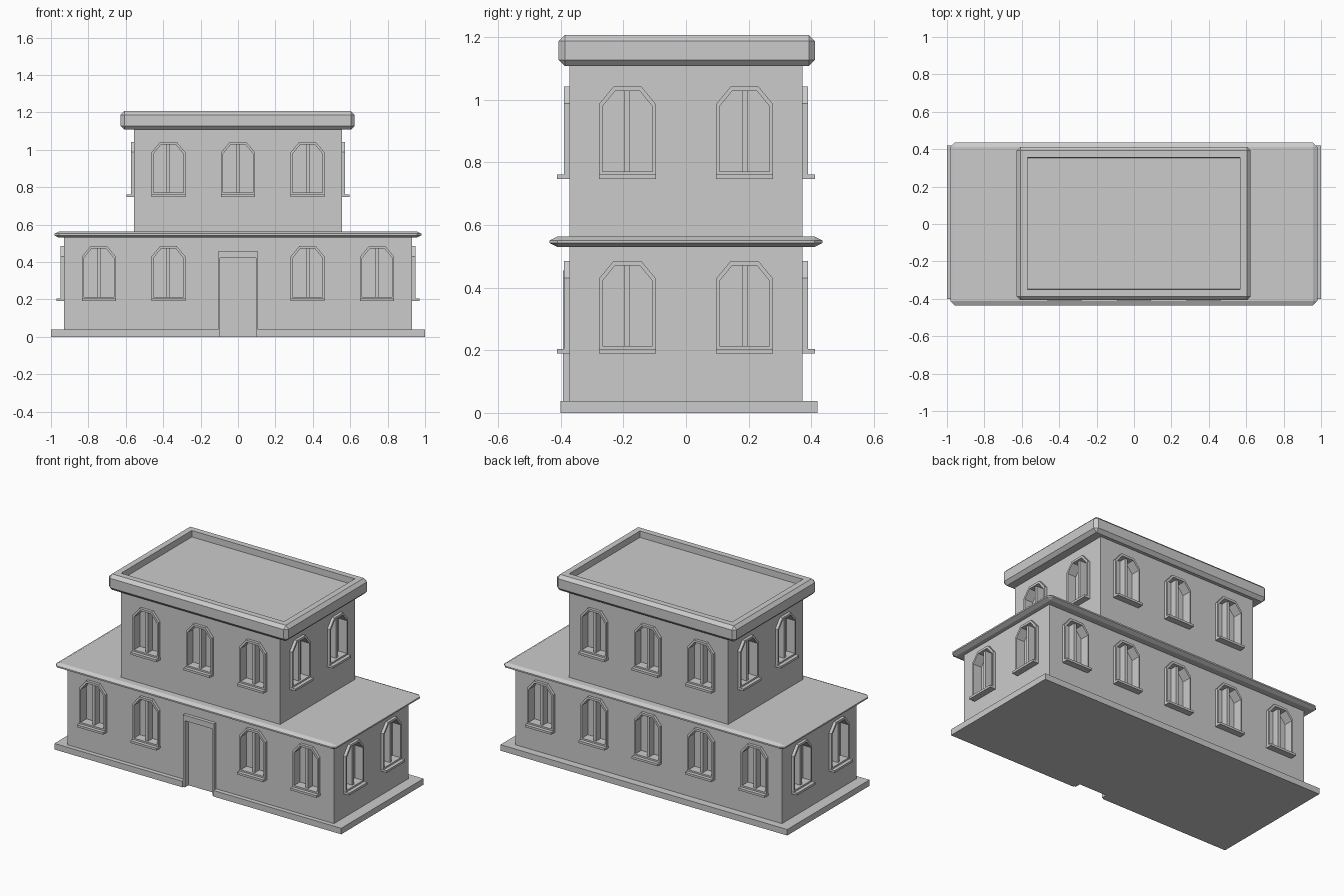
import bpy, bmesh, math
from mathutils import Matrix, Vector

if "Cube" in bpy.data.objects:
    bpy.data.objects.remove(bpy.data.objects["Cube"])


def finish(name, bm):
    bmesh.ops.recalc_face_normals(bm, faces=bm.faces[:])
    me = bpy.data.meshes.new(name)
    bm.to_mesh(me)
    bm.free()
    ob = bpy.data.objects.new(name, me)
    bpy.context.collection.objects.link(ob)
    return ob


def add_box(bm, x0, x1, y0, y1, z0, z1, m=Matrix()):
    t = Matrix.Translation(((x0 + x1) / 2, (y0 + y1) / 2, (z0 + z1) / 2))
    s = Matrix.Diagonal((x1 - x0, y1 - y0, z1 - z0, 1))
    bmesh.ops.create_cube(bm, size=1, matrix=m @ t @ s)


def add_prism(bm, outline, y0, y1, m=Matrix()):
    # solid from an (x, z) outline swept between two depths
    f = [bm.verts.new(m @ Vector((x, y0, z))) for x, z in outline]
    b = [bm.verts.new(m @ Vector((x, y1, z))) for x, z in outline]
    bm.faces.new(f)
    bm.faces.new(b[::-1])
    for i in range(len(f)):
        j = (i + 1) % len(f)
        bm.faces.new((f[i], b[i], b[j], f[j]))


def add_ring(bm, outer, inner, y0, y1, m=Matrix()):
    # closed frame between two matching outlines
    loops = [[bm.verts.new(m @ Vector((x, y, z))) for x, z in o]
             for o, y in ((outer, y0), (outer, y1), (inner, y1), (inner, y0))]
    for k in range(4):
        a, b = loops[k], loops[(k + 1) % 4]
        for i in range(len(a)):
            j = (i + 1) % len(a)
            bm.faces.new((a[i], a[j], b[j], b[i]))


def arch(w, z0, z1, cx, cz):
    # rectangular opening with two clipped top corners
    return [(-w, z0), (w, z0), (w, z1 - cz), (w - cx, z1), (cx - w, z1), (-w, z1 - cz)]


def bevelled_slab(name, x0, x1, y0, y1, z0, z1, bevel, zscale=1.0, rim=None):
    bm = bmesh.new()
    h = (z1 - z0) / zscale
    add_box(bm, x0, x1, y0, y1, 0, h)
    bmesh.ops.bevel(bm, geom=bm.edges[:], offset=bevel, segments=1,
                    profile=0.5, affect='EDGES')
    bmesh.ops.scale(bm, vec=(1, 1, zscale), verts=bm.verts[:])
    bmesh.ops.translate(bm, vec=(0, 0, z0), verts=bm.verts[:])
    if rim:
        bm.normal_update()
        top = max((f for f in bm.faces if f.normal.z > 0.99), key=lambda f: f.calc_area())
        bmesh.ops.inset_region(bm, faces=[top], thickness=rim[0])
        bmesh.ops.inset_region(bm, faces=[top], thickness=0.001, depth=-rim[1])
    return finish(name, bm)


# Wall dimensions
LOW_X, UP_X, WALL_Y = 0.93, 0.555, 0.372
DOOR = 0.108

# Window placement: (turn about z, wall distance, positions along wall, base height)
pitch = 0.372
rows = [
    (0, WALL_Y, [-2 * pitch, -pitch, pitch, 2 * pitch], 0.19),
    (180, WALL_Y, [i * pitch for i in range(-2, 3)], 0.19),
    (0, WALL_Y, [-pitch, 0, pitch], 0.747),
    (180, WALL_Y, [-pitch, 0, pitch], 0.747),
]
for turn in (90, 270):
    rows.append((turn, LOW_X, [-0.187, 0.187], 0.19))
    rows.append((turn, UP_X, [-0.187, 0.187], 0.747))

outer = arch(0.090, 0.012, 0.295, 0.046, 0.055)
inner = arch(0.080, 0.024, 0.281, 0.041, 0.050)
frames, mullions, sills, cuts = (bmesh.new() for _ in range(4))
for turn, dist, places, z in rows:
    for u in places:
        m = Matrix.Rotation(math.radians(turn), 4, 'Z') @ Matrix.Translation((u, -dist, z))
        add_ring(frames, outer, inner, 0.005, -0.018, m)
        add_box(mullions, -0.009, 0.009, -0.004, 0.045, 0.02, 0.283, m)
        add_box(sills, -0.091, 0.091, -0.04, 0.005, 0.0, 0.014, m)
        add_box(sills, -0.090, 0.090, -0.018, 0.005, 0.013, 0.024, m)
        add_prism(cuts, inner, -0.05, 0.04, m)
finish("window_frames", frames)
finish("window_mullions", mullions)
finish("window_sills", sills)

# Shallow door recess
add_box(cuts, -0.096, 0.096, -0.45, -0.357, -0.05, 0.42)
cutter = finish("opening_cutter", cuts)
cutter.hide_render = True
cutter.hide_viewport = True
cutter.display_type = 'WIRE'

# Two storeys with recessed openings
for name, x, z0, z1 in (("lower_storey", LOW_X, 0.0, 0.545), ("upper_storey", UP_X, 0.55, 1.12)):
    bm = bmesh.new()
    add_box(bm, -x, x, -WALL_Y, WALL_Y, z0, z1)
    body = finish(name, bm)
    mod = body.modifiers.new("openings", 'BOOLEAN')
    mod.operation = 'DIFFERENCE'
    mod.solver = 'EXACT'
    mod.object = cutter

# Door surround
bm = bmesh.new()
d, i = DOOR, 0.096
add_prism(bm, [(-d, 0), (-i, 0), (-i, 0.42), (i, 0.42), (i, 0), (d, 0),
               (d, 0.455), (-d, 0.455)], -0.393, -0.36)
finish("door_surround", bm)

# Plinth, notched at the doorway
bm = bmesh.new()
plan = [(-1, -0.40), (-d, -0.40), (-d, -0.365), (d, -0.365), (d, -0.40),
        (1, -0.40), (1, 0.42), (-1, 0.42)]
base = bm.faces.new([bm.verts.new((x, y, 0)) for x, y in plan])
ext = bmesh.ops.extrude_face_region(bm, geom=[base])
bmesh.ops.translate(bm, vec=(0, 0, 0.038),
                    verts=[v for v in ext['geom'] if isinstance(v, bmesh.types.BMVert)])
# doorway floor is left at ground level behind the notch
door_cut = bmesh.new()
add_box(door_cut, -0.096, 0.096, -0.45, -0.357, -0.05, 0.42)
door_helper = finish("doorway_cutter", door_cut)
door_helper.hide_render = True
door_helper.hide_viewport = True
plinth = finish("plinth", bm)
mod = plinth.modifiers.new("doorway", 'BOOLEAN')
mod.operation = 'DIFFERENCE'
mod.solver = 'EXACT'
mod.object = door_helper

# Terrace slab and parapet roof
bevelled_slab("terrace_slab", -0.982, 0.98, -0.435, 0.435, 0.53, 0.563, 0.024, 0.5)
bevelled_slab("parapet_roof", -0.628, 0.624, -0.407, 0.412, 1.107, 1.207, 0.02, 1.0, (0.053, 0.04))
